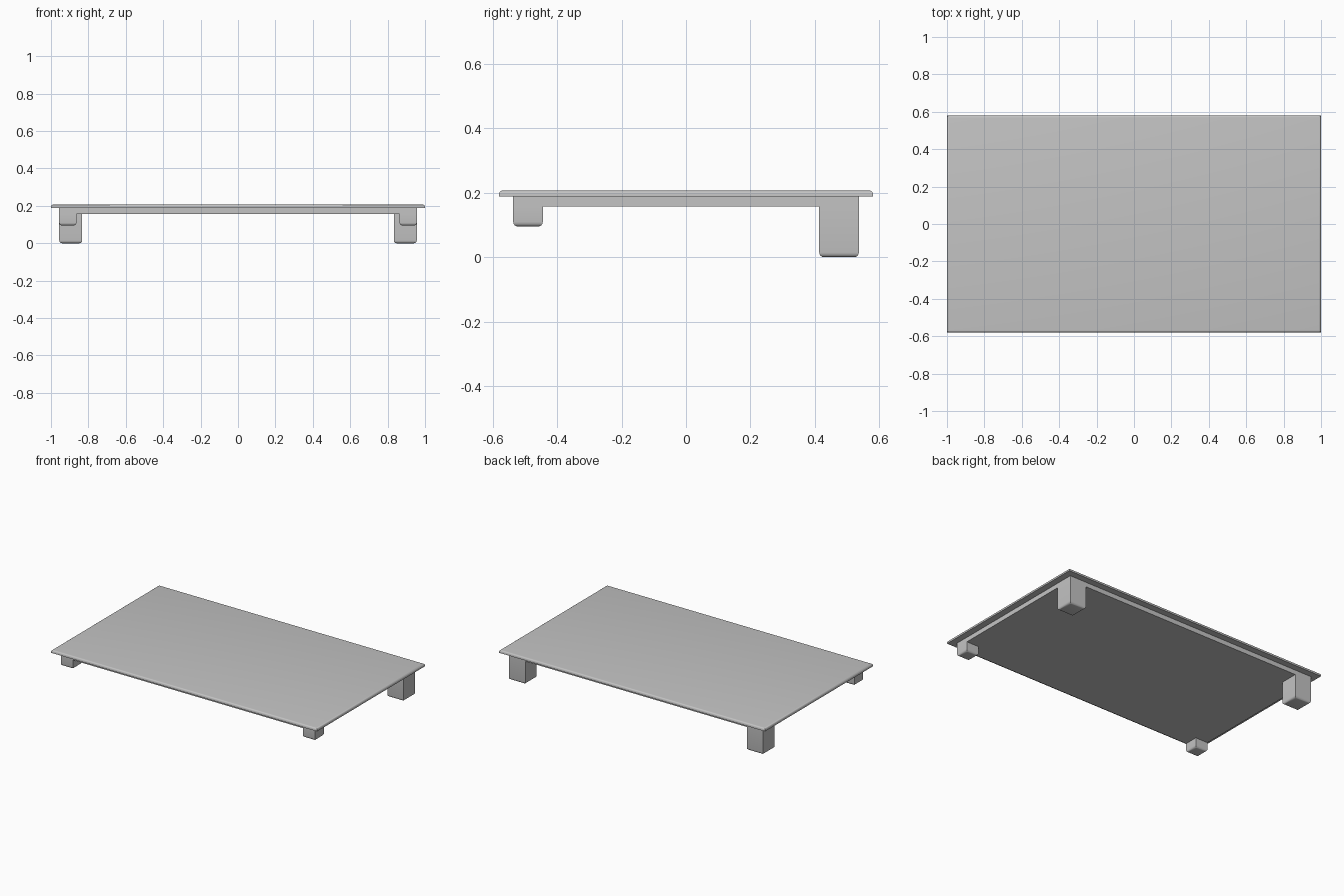
import bpy
import bmesh
from mathutils import Vector

cube = bpy.data.objects.get("Cube")
if cube:
    bpy.data.objects.remove(cube, do_unlink=True)

grey = bpy.data.materials.new("light grey")
grey.use_nodes = True
colour = (0.55, 0.55, 0.55, 1)
grey.diffuse_color = colour
grey.node_tree.nodes["Principled BSDF"].inputs["Base Color"].default_value = colour

TOP, TOP_UNDER, APRON_UNDER = 0.207, 0.188, 0.157
EDGE_X, EDGE_Y = 0.956, 0.536   # outer faces shared by apron and legs


def box(name, low, high, rounded=None, radius=0.0):
    """Box between two corners; rounds the rim of its 'top' or 'bottom' face."""
    low, high = Vector(low), Vector(high)
    bm = bmesh.new()
    bmesh.ops.create_cube(bm, size=1)
    for v in bm.verts:
        v.co = Vector([c * s for c, s in zip(v.co, high - low)]) + (low + high) / 2
    if rounded:
        z = high.z if rounded == "top" else low.z
        rim = [e for e in bm.edges if all(abs(v.co.z - z) < 1e-4 for v in e.verts)]
        bmesh.ops.bevel(bm, geom=rim, offset=radius, segments=4, profile=0.5,
                        affect='EDGES')
    bmesh.ops.recalc_face_normals(bm, faces=bm.faces)
    mesh = bpy.data.meshes.new(name)
    bm.to_mesh(mesh)
    bm.free()
    mesh.materials.append(grey)
    obj = bpy.data.objects.new(name, mesh)
    bpy.context.collection.objects.link(obj)
    bpy.ops.object.select_all(action='DESELECT')
    obj.select_set(True)
    bpy.context.view_layer.objects.active = obj
    bpy.ops.object.shade_smooth_by_angle()
    return obj


# Thin top with a softened upper rim
box("top_panel", (-1, -0.58, TOP_UNDER), (1, 0.58, TOP), "top", 0.012)

# Solid recessed apron below the top
box("apron", (-EDGE_X, -EDGE_Y, APRON_UNDER), (EDGE_X, EDGE_Y, TOP_UNDER))

# Short front feet and taller back legs, flush with the apron corners
for label, side in (("left", 1), ("right", -1)):
    for name, end, size, foot in (("front_foot", -1, 0.092, 0.095),
                                  ("back_leg", 1, 0.123, 0.0)):
        xs = sorted((side * EDGE_X, side * (EDGE_X - size)))
        ys = sorted((end * EDGE_Y, end * (EDGE_Y - size)))
        box(f"{label}_{name}", (xs[0], ys[0], foot), (xs[1], ys[1], APRON_UNDER),
            "bottom", 0.015)
